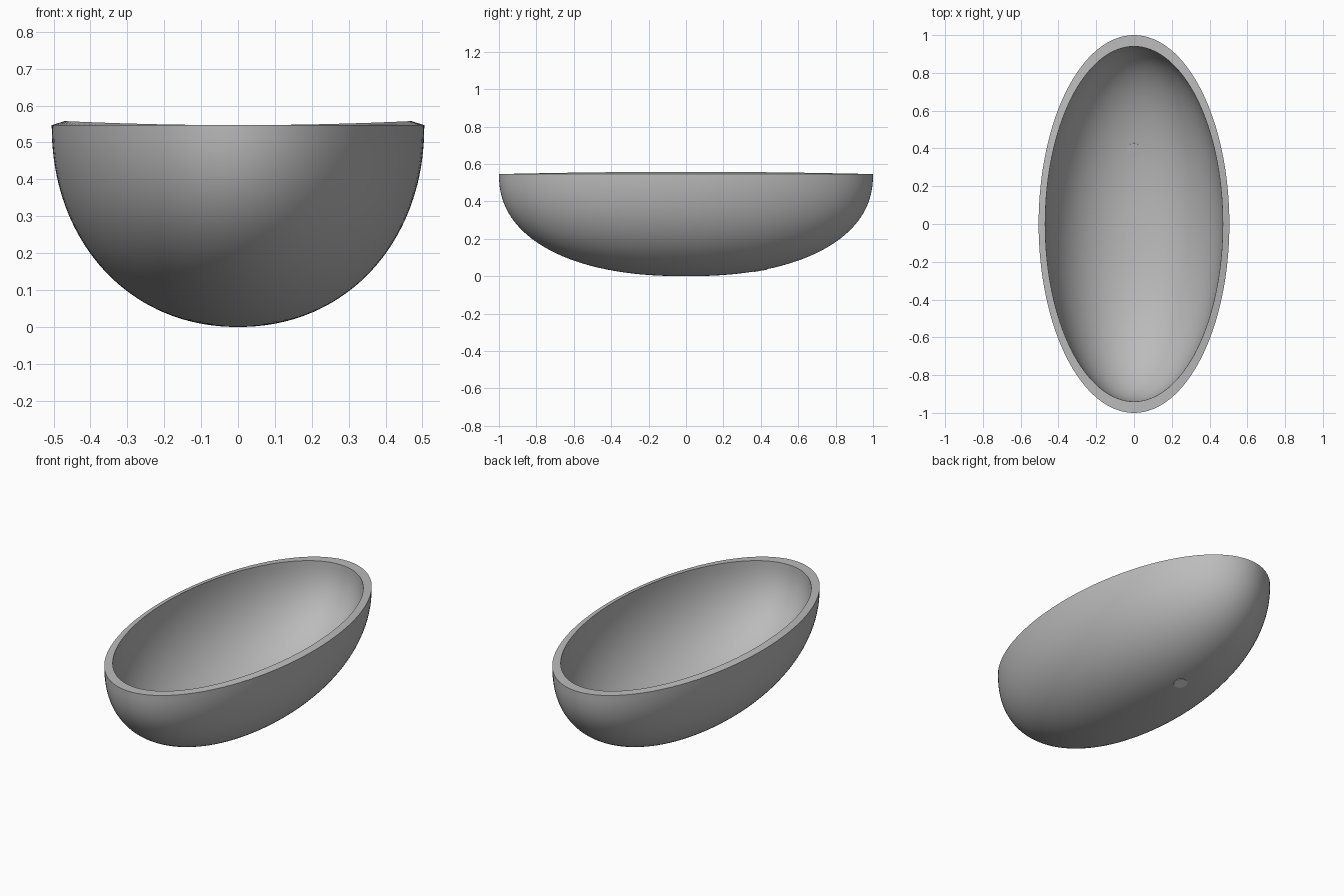
import bpy, bmesh, math
from mathutils import Vector, Matrix

if "Cube" in bpy.data.objects:
    bpy.data.objects.remove(bpy.data.objects["Cube"])

SEG, RINGS = 128, 40


def material(name, v):
    m = bpy.data.materials.new(name)
    m.diffuse_color = (v, v, v, 1)
    m.use_nodes = True
    m.node_tree.nodes["Principled BSDF"].inputs["Base Color"].default_value = m.diffuse_color
    return m


grey = material("stone_grey", 0.5)
pale = material("pale_grey", 0.85)


def shell_point(s, a, rx, ry, bottom, top):
    """Point on a rounded elliptical bowl; the ends are a little squarer than the sides."""
    e = 2 / (2.1 + 0.17 * math.sin(a) ** 2)
    rho = math.sin(s) ** e
    z = top - (top - bottom) * max(0.0, math.cos(s)) ** e
    return Vector((rx * rho * math.cos(a), ry * rho * math.sin(a), z))


def outer(s, a):
    return shell_point(s, a, 0.505, 1.0, 0.0, 0.547)


def inner(s, a):
    # the inner lip rises slightly along the long sides
    return shell_point(s, a, 0.47, 0.94, 0.045, 0.547 + 0.011 * math.cos(a) ** 2)


# Bowl: outer skin up to the rim, then the inner skin back down
bm = bmesh.new()


def ring(fn, s):
    return [bm.verts.new(fn(s, 2 * math.pi * i / SEG)) for i in range(SEG)]


steps = [math.pi / 2 * k / RINGS for k in range(1, RINGS + 1)]
rings = [ring(outer, s) for s in steps] + [ring(inner, s) for s in reversed(steps)]
for r0, r1 in zip(rings, rings[1:]):
    for i in range(SEG):
        j = (i + 1) % SEG
        bm.faces.new((r0[i], r0[j], r1[j], r1[i]))
for r, z in ((rings[0], 0.0), (rings[-1], 0.045)):
    pole = bm.verts.new((0, 0, z))
    for i in range(SEG):
        bm.faces.new((r[i], r[(i + 1) % SEG], pole))
bmesh.ops.recalc_face_normals(bm, faces=bm.faces)


def finish(name, mats, bm):
    me = bpy.data.meshes.new(name)
    bm.to_mesh(me)
    bm.free()
    for m in mats:
        me.materials.append(m)
    ob = bpy.data.objects.new(name, me)
    bpy.context.collection.objects.link(ob)
    bpy.ops.object.select_all(action='DESELECT')
    ob.select_set(True)
    bpy.context.view_layer.objects.active = ob
    bpy.ops.object.shade_smooth_by_angle(angle=math.radians(40))
    return ob


finish("tub_bowl", [grey], bm)


# Drain plug: short cylinder through the floor, flush with both skins
def at_y(fn, y):
    lo, hi = 0.0, math.pi / 2
    for _ in range(40):
        mid = (lo + hi) / 2
        if fn(mid, math.pi / 2).y < y:
            lo = mid
        else:
            hi = mid
    return fn(lo, math.pi / 2)


Y = 0.395
low, high = at_y(outer, Y), at_y(inner, Y)
slope = at_y(outer, Y + 0.02) - at_y(outer, Y - 0.02)
tilt = math.atan2(slope.z, slope.y)
depth = (high.z - low.z) * math.cos(tilt) + 0.005
bm = bmesh.new()
bmesh.ops.create_cone(bm, cap_ends=True, segments=32, radius1=0.038, radius2=0.038, depth=depth)
for f in bm.faces:
    f.material_index = 1 if f.normal.z < -0.5 else 0
centre = (low + high) / 2
centre.x = 0
bm.transform(Matrix.Translation(centre) @ Matrix.Rotation(tilt, 4, 'X'))
finish("drain_plug", [grey, pale], bm)
